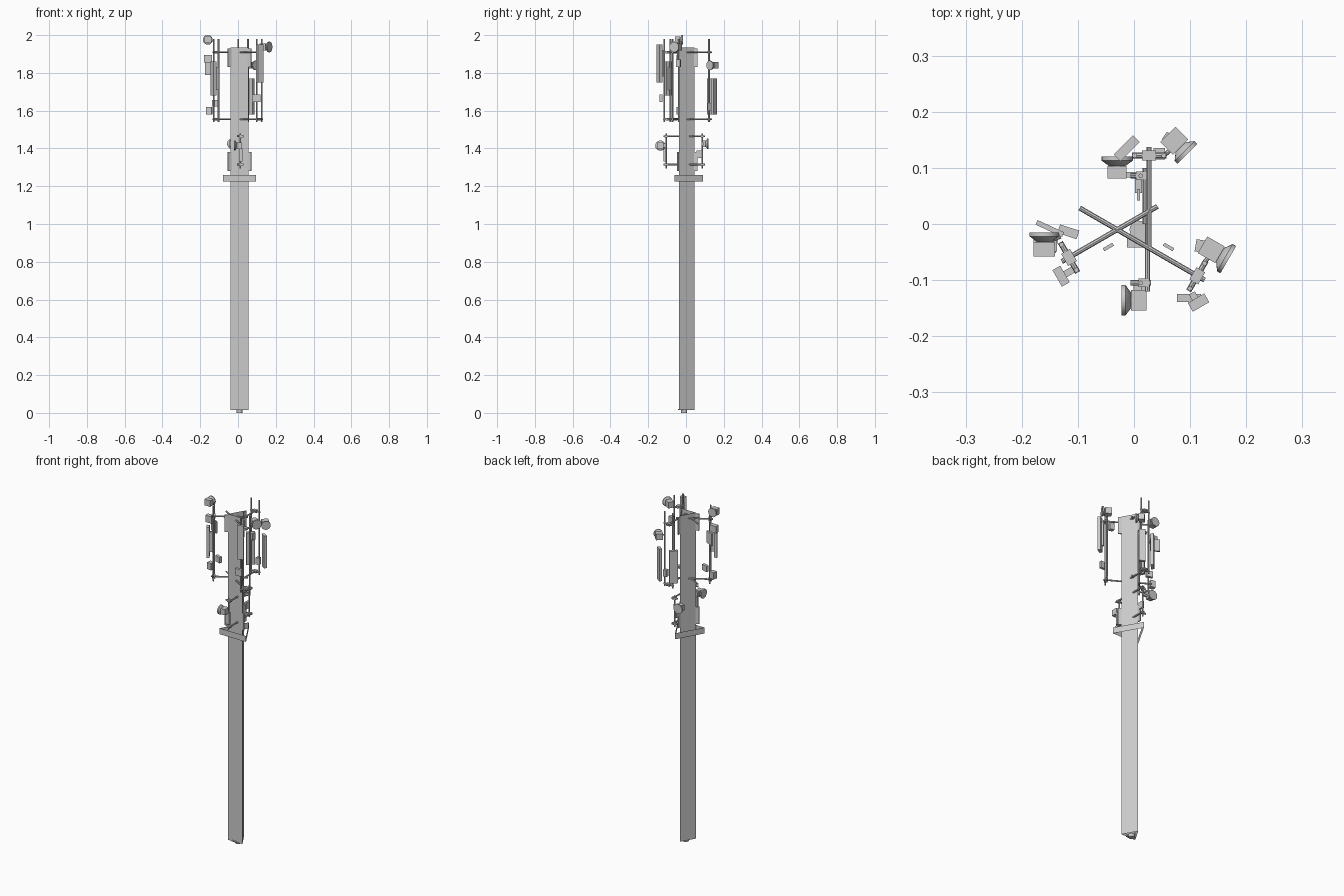
import bpy, bmesh, math
from mathutils import Vector, Matrix

cube = bpy.data.objects.get("Cube")
if cube:
    bpy.data.objects.remove(cube, do_unlink=True)

grey = bpy.data.materials.new("galvanised grey")
grey.use_nodes = True
grey.diffuse_color = (0.6, 0.6, 0.6, 1)
grey.node_tree.nodes["Principled BSDF"].inputs["Base Color"].default_value = (0.6, 0.6, 0.6, 1)

CX, CY = 0.008, -0.01          # mast axis
UP = Vector((0, 0, 1))


def finish(name, bm, smooth=False):
    mesh = bpy.data.meshes.new(name)
    bm.to_mesh(mesh)
    bm.free()
    mesh.materials.append(grey)
    ob = bpy.data.objects.new(name, mesh)
    bpy.context.collection.objects.link(ob)
    if smooth:
        bpy.ops.object.select_all(action="DESELECT")
        ob.select_set(True)
        bpy.context.view_layer.objects.active = ob
        bpy.ops.object.shade_smooth_by_angle(angle=math.radians(40))
    return ob


def box(name, center, size, turn=0):
    bm = bmesh.new()
    m = Matrix.Translation(center) @ Matrix.Rotation(math.radians(turn), 4, "Z") @ Matrix.Diagonal((*size, 1))
    bmesh.ops.create_cube(bm, size=1, matrix=m)
    return finish(name, bm)


def rod(name, a, b, r1, r2=None, sides=8):
    a, b = Vector(a), Vector(b)
    bm = bmesh.new()
    m = Matrix.Translation((a + b) / 2) @ (b - a).to_track_quat("Z", "Y").to_matrix().to_4x4()
    bmesh.ops.create_cone(bm, cap_ends=True, segments=sides, radius1=r1,
                          radius2=r1 if r2 is None else r2, depth=(b - a).length, matrix=m)
    return finish(name, bm, True)


def dish(name, center, angle, r, unit):
    """Dish facing the angle, with a flared back and a radio unit behind it."""
    d = Vector((math.cos(math.radians(angle)), math.sin(math.radians(angle)), 0))
    c = Vector(center)
    rod(name + "_rim", c, c + d * 0.007, r, sides=20)
    rod(name + "_back", c - d * 0.01, c, r * 0.5, r, 20)
    box(name + "_radio", c - d * (0.01 + unit[0] / 2), unit, angle)


def triangle_wall(name, radius, z0, z1):
    """Open three sided tube with a corner towards the back."""
    bm = bmesh.new()
    rings = []
    for z in (z0, z1):
        rings.append([bm.verts.new((CX + radius * math.cos(math.radians(a)),
                                    CY + radius * math.sin(math.radians(a)), z))
                      for a in (90, 210, 330)])
    for i in range(3):
        j = (i + 1) % 3
        bm.faces.new((rings[0][i], rings[0][j], rings[1][j], rings[1][i]))
    return finish(name, bm)


def spot(angle, u, v, z):
    """Point in a sector: u across, v outward along the sector arm."""
    p = Matrix.Rotation(math.radians(angle), 3, "Z") @ Vector((u, v, 0))
    return Vector((CX + p.x, CY + p.y, z))


# Mast, collar and foot
triangle_wall("mast", 0.054, 0.015, 1.935)
triangle_wall("collar", 0.1, 1.225, 1.26)
rod("foot_pin", (CX, CY, 0), (CX, CY, 0.02), 0.016, sides=16)
box("foot_block", (0.004, -0.03, 0.018), (0.033, 0.024, 0.006))

# Three upper sector frames
for name, angle, tail in (("back", 0, -0.03), ("right", 120, -0.05), ("left", 240, -0.11)):
    for z in (1.555, 1.91):
        rod(name + "_arm", spot(angle, 0.019, tail, z), spot(angle, 0.019, 0.147, z), 0.0045)
        rod(name + "_crossbar", spot(angle, -0.012, 0.132, z), spot(angle, 0.05, 0.132, z), 0.005)
        box(name + "_clamp", spot(angle, 0.019, 0.132, z), (0.025, 0.018, 0.014), angle)
    for u in (-0.007, 0.045):
        rod(name + "_pole", spot(angle, u, 0.132, 1.54), spot(angle, u, 0.132, 1.98), 0.0045)
    # Cable fins off each mast corner
    for z in (1.33, 1.88):
        box(name + "_cable_fin", spot(angle, 0, 0.062, z), (0.006, 0.02, 0.1), angle)

# Panel antennas
box("left_panel", (0.115, -0.14, 1.85), (0.034, 0.018, 0.2), 30)
box("left_panel_mount", (0.106, -0.128, 1.85), (0.012, 0.012, 0.14), 30)
box("right_panel", (-0.13, -0.093, 1.77), (0.034, 0.016, 0.18), 120)
box("right_panel_mount", (-0.115, -0.085, 1.77), (0.012, 0.02, 0.12), 120)
box("right_rear_panel", (-0.15, -0.008, 1.825), (0.052, 0.009, 0.07), -25)
box("back_panel", (-0.013, 0.135, 1.675), (0.048, 0.017, 0.19), 45)
box("back_side_panel", (0.068, 0.148, 1.675), (0.034, 0.016, 0.19), -35)

# Remote radio boxes
box("left_radio", (0.098, -0.132, 1.665), (0.042, 0.014, 0.04))
box("left_inner_radio", (0.122, -0.04, 1.85), (0.025, 0.022, 0.04), -10)
box("right_radio", (-0.158, -0.036, 1.875), (0.042, 0.026, 0.04))
box("right_inner_radio", (-0.117, -0.014, 1.64), (0.036, 0.016, 0.035), -18)
box("right_low_radio", (-0.152, -0.036, 1.6), (0.03, 0.026, 0.04), -10)
box("back_low_radio", (0.045, 0.125, 1.62), (0.02, 0.02, 0.04))

# Upper dishes with their short brackets
dish("right_dish", (-0.16, -0.022, 1.975), 90, 0.026, (0.026, 0.038, 0.036))
dish("left_dish", (0.162, -0.06, 1.937), -30, 0.028, (0.036, 0.034, 0.036))
dish("back_dish", (0.09, 0.13, 1.84), -45, 0.025, (0.032, 0.038, 0.036))
rod("right_dish_bracket", (-0.131, -0.022, 1.97), (-0.16, -0.034, 1.97), 0.004)
rod("left_dish_bracket", (0.126, -0.068, 1.937), (0.14, -0.05, 1.937), 0.004)
rod("back_dish_bracket", (0.053, 0.122, 1.84), (0.075, 0.14, 1.84), 0.004)

# Lower pair of equipment frames
for name, x, end, pole in (("lower_front", 0.024, -0.12, -0.105), ("lower_back", 0.02, 0.1, 0.086)):
    for z in (1.315, 1.465):
        rod(name + "_arm", (x, 0, z), (x, end, z), 0.0045)
        rod(name + "_crossbar", (-0.006, pole, z), (0.03, pole, z), 0.005)
        box(name + "_clamp", (x - 0.006, pole, z), (0.02, 0.015, 0.013))
    rod(name + "_pole", (0.012, pole, 1.295), (0.012, pole, 1.48), 0.004)

dish("lower_front_dish", (-0.015, -0.136, 1.415), 180, 0.027, (0.027, 0.036, 0.034))
box("lower_front_mount", (0.006, -0.115, 1.415), (0.014, 0.02, 0.02))
box("lower_front_radio", (0.014, -0.113, 1.365), (0.02, 0.014, 0.07))
dish("lower_back_dish", (-0.03, 0.113, 1.425), 90, 0.028, (0.022, 0.034, 0.034))
box("lower_back_mount", (0, 0.088, 1.425), (0.03, 0.01, 0.012))
box("lower_back_radio", (0.008, 0.07, 1.37), (0.012, 0.03, 0.04))
